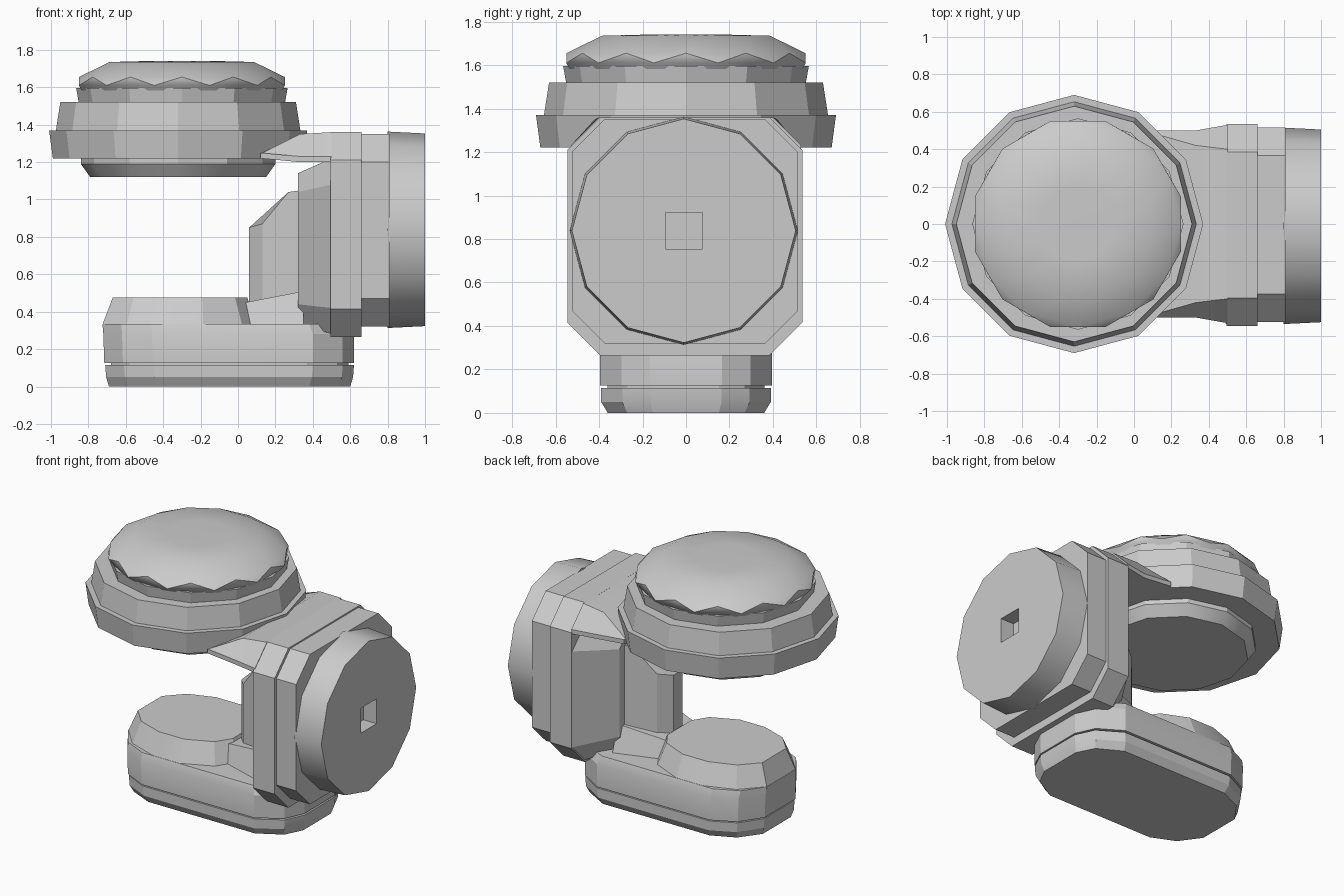
import bpy, bmesh
from math import cos, sin, pi, radians

cube = bpy.data.objects.get("Cube")
if cube:
    bpy.data.objects.remove(cube, do_unlink=True)

grey = bpy.data.materials.new("plain grey")
grey.use_nodes = True
colour = (0.6, 0.6, 0.6, 1)
grey.diffuse_color = colour
grey.node_tree.nodes["Principled BSDF"].inputs["Base Color"].default_value = colour


def loft(name, rings, smooth=25, zigzag=False):
    """Skin a stack of equal-count rings and cap both ends."""
    bm = bmesh.new()
    loops = [[bm.verts.new(p) for p in ring] for ring in rings]
    for a, b in zip(loops, loops[1:]):
        n = len(a)
        for i in range(n):
            j = (i + 1) % n
            if zigzag:
                bm.faces.new((a[i], a[j], b[i]))
                bm.faces.new((a[j], b[j], b[i]))
            else:
                bm.faces.new((a[i], a[j], b[j], b[i]))
    bm.faces.new(loops[0])
    bm.faces.new(loops[-1])
    bmesh.ops.recalc_face_normals(bm, faces=bm.faces)
    mesh = bpy.data.meshes.new(name)
    bm.to_mesh(mesh)
    bm.free()
    mesh.materials.append(grey)
    mesh.shade_smooth()
    mesh.set_sharp_from_angle(angle=radians(smooth))
    obj = bpy.data.objects.new(name, mesh)
    bpy.context.collection.objects.link(obj)
    return obj


def disc(r, z, x=-0.32, turn=0.0, n=12):
    return [(x + r * cos(2 * pi * (i + turn) / n),
             r * sin(2 * pi * (i + turn) / n), z) for i in range(n)]


def octagon(x, w, z0, z1, c):
    """Chamfered rectangle facing along x."""
    half = [(w, z0 + c), (w, z1 - c), (w - c, z1)]
    right = [(w - c, z0)] + half
    left = [(-y, z) for y, z in reversed(right)]
    return [(x, y - 0.005, z) for y, z in right + left]


def stadium(x0, x1, w, z, cut=0.2):
    """Foot outline: long plan with chamfered, blunt ends."""
    side = [(x0, w * 0.42), (x0 + cut * 0.5, w * 0.8), (x0 + cut * 1.3, w),
            (x1 - cut * 1.1, w), (x1 - cut * 0.3, w * 0.75), (x1, w * 0.42)]
    return [(x, y, z) for x, y in side] + [(x, -y, z) for x, y in reversed(side)]


# Head: underside disc, stepped rims, faceted dome
loft("head_underside", [disc(0.47, 1.12), disc(0.52, 1.19), disc(0.52, 1.25)])
loft("head_rim", [disc(0.67, 1.22), disc(0.69, 1.37)])
loft("head_upper_ring", [disc(0.655, 1.36), disc(0.63, 1.52)])
loft("head_dome_collar", [disc(0.55, 1.51, -0.3), disc(0.565, 1.595, -0.3)])
loft("head_dome", [disc(0.51, 1.53, -0.3),
                   disc(0.57, 1.61, -0.3, 0.5),
                   disc(0.55, 1.655, -0.3, 1.0),
                   disc(0.40, 1.735, -0.3, 1.5),
                   disc(0.20, 1.74, -0.3, 2.0)], 28, True)

# Neck: wedge reaching from the back plate to the head
neck = []
for x, w, top_w, z0, z1 in ((0.12, 0.50, 0.48, 1.22, 1.245),
                            (0.33, 0.50, 0.42, 1.20, 1.35),
                            (0.50, 0.53, 0.40, 1.20, 1.36)):
    neck.append([(x, -w, z0), (x, w, z0), (x, w, z0 + 0.03),
                 (x, top_w, z1), (x, -top_w, z1), (x, -w, z0 + 0.03)])
loft("neck", neck)

# Back plates, stacked along x
loft("back_taper", [octagon(0.32, 0.27, 0.34, 1.14, 0.1),
                    octagon(0.50, 0.54, 0.28, 1.22, 0.14)], 15)
loft("back_plate", [octagon(0.495, 0.54, 0.265, 1.36, 0.15),
                    octagon(0.66, 0.54, 0.265, 1.36, 0.15)], 15)
loft("back_step", [octagon(0.65, 0.52, 0.32, 1.35, 0.15),
                   octagon(0.81, 0.52, 0.32, 1.35, 0.15)], 15)


# Round drum with a square socket in its end
def drum_ring(x, r):
    return [(x, r * cos(2 * pi * i / 12) - 0.01, 0.838 + r * sin(2 * pi * i / 12))
            for i in range(12)]


def socket_ring(x, half):
    ring = []
    for i in range(12):
        a = 2 * pi * (i + 0.5) / 12
        s = half / max(abs(cos(a)), abs(sin(a)))
        ring.append((x, s * cos(a) - 0.01, 0.838 + s * sin(a)))
    return ring


loft("drum", [drum_ring(0.80, 0.525), drum_ring(1.0, 0.515),
              socket_ring(1.0, 0.085), socket_ring(0.9, 0.085)], 35)

# Column standing on the foot in front of the back plates
plan = [(0.06, 0.05, 0.85), (0.13, 0.13, 0.87), (0.27, 0.19, 1.04), (0.34, 0.22, 1.05)]
plan = plan + [(x, -y, z) for x, y, z in reversed(plan)]
loft("column", [[(x, y, 0.32) for x, y, z in plan], plan], 20)

# Foot: sole, deck, raised toe and heel block
loft("sole", [stadium(-0.69, 0.60, 0.36, 0.0), stadium(-0.705, 0.615, 0.39, 0.05),
              stadium(-0.71, 0.62, 0.39, 0.115)], 20)
loft("sole_core", [stadium(-0.68, 0.59, 0.36, 0.1), stadium(-0.68, 0.59, 0.36, 0.14)])
loft("foot_deck", [stadium(-0.715, 0.62, 0.395, 0.125),
                   stadium(-0.72, 0.62, 0.395, 0.28),
                   stadium(-0.725, 0.60, 0.375, 0.335)], 20)
loft("toe_bulge", [stadium(-0.725, 0.10, 0.375, 0.33, 0.26),
                   stadium(-0.67, 0.05, 0.31, 0.475, 0.22)], 20)
loft("heel_block", [[(0.04, y, 0.33 if b else 0.45) for y, b in
                     ((-0.2, 1), (0.2, 1), (0.16, 0), (-0.16, 0))],
                    [(0.35, y, 0.33 if b else 0.51) for y, b in
                     ((-0.3, 1), (0.3, 1), (0.24, 0), (-0.24, 0))]])
